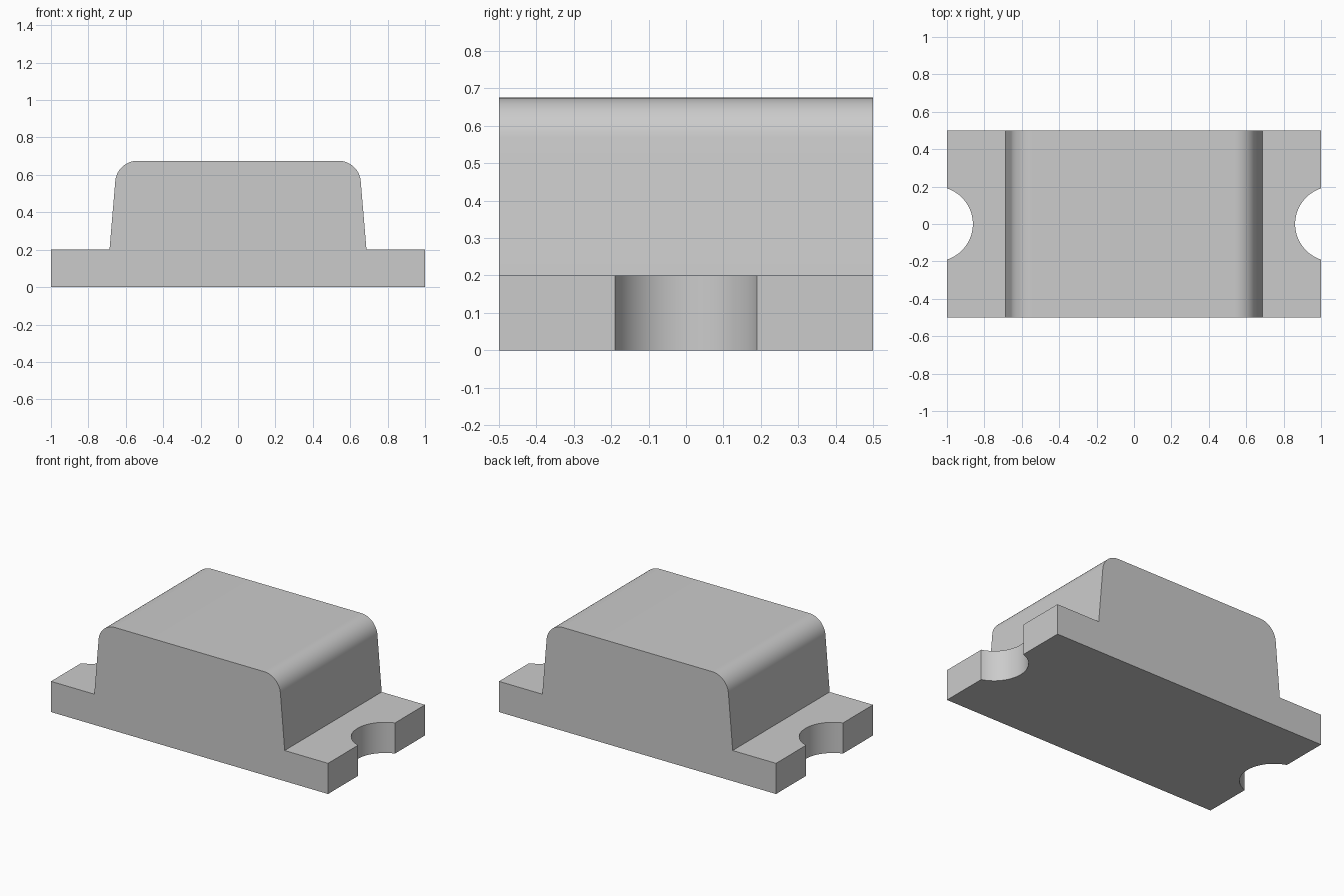
import bpy, bmesh
from math import radians, sin, cos, tan, atan2, pi

cube = bpy.data.objects.get("Cube")
if cube:
    bpy.data.objects.remove(cube, do_unlink=True)

DEPTH = 1.0
BASE_H, TOP_H = 0.2, 0.675
FOOT_X, TOP_X = 0.687, 0.647    # dome wall at the base and at the sharp top corner
FILLET = 0.118
NOTCH_R, NOTCH_X = 0.2, 1.0615

grey = bpy.data.materials.new("plain_grey")
grey.use_nodes = True
colour = (0.6, 0.6, 0.6, 1)
grey.diffuse_color = colour
grey.node_tree.nodes["Principled BSDF"].inputs["Base Color"].default_value = colour

# Right half of the cross-section: flange, sloped wall, rounded shoulder
lean = atan2(FOOT_X - TOP_X, TOP_H - BASE_H)
cx = TOP_X - FILLET * tan((pi / 2 - lean) / 2)
cz = TOP_H - FILLET
half = [(1, 0), (1, BASE_H), (FOOT_X, BASE_H)]
steps = 16
for i in range(steps + 1):
    a = lean + (pi / 2 - lean) * i / steps
    half.append((cx + FILLET * cos(a), cz + FILLET * sin(a)))
profile = half + [(-x, z) for x, z in reversed(half)]

# Extrude the cross-section from front to back
bm = bmesh.new()
front = bm.faces.new([bm.verts.new((x, -DEPTH / 2, z)) for x, z in profile])
extruded = bmesh.ops.extrude_face_region(bm, geom=[front])["geom"]
bmesh.ops.translate(bm, vec=(0, DEPTH, 0),
                    verts=[v for v in extruded if isinstance(v, bmesh.types.BMVert)])
bmesh.ops.recalc_face_normals(bm, faces=bm.faces)
mesh = bpy.data.meshes.new("domed_body")
bm.to_mesh(mesh)
bm.free()
mesh.materials.append(grey)
body = bpy.data.objects.new("domed_body", mesh)
bpy.context.collection.objects.link(body)

# Round notches through both end flanges
for side in (-1, 1):
    bpy.ops.mesh.primitive_cylinder_add(vertices=96, radius=NOTCH_R, depth=1,
                                        location=(side * NOTCH_X, 0, BASE_H / 2))
    cutter = bpy.context.object
    cutter.name = "notch_cutter"
    cutter.hide_render = True
    cutter.data.materials.append(grey)
    bpy.ops.object.select_all(action='DESELECT')
    body.select_set(True)
    bpy.context.view_layer.objects.active = body
    cut = body.modifiers.new("notch", 'BOOLEAN')
    cut.operation = 'DIFFERENCE'
    cut.solver = 'EXACT'
    cut.object = cutter
    bpy.ops.object.modifier_apply(modifier=cut.name)
    bpy.data.objects.remove(cutter, do_unlink=True)

bpy.ops.object.shade_smooth_by_angle(angle=radians(30))
